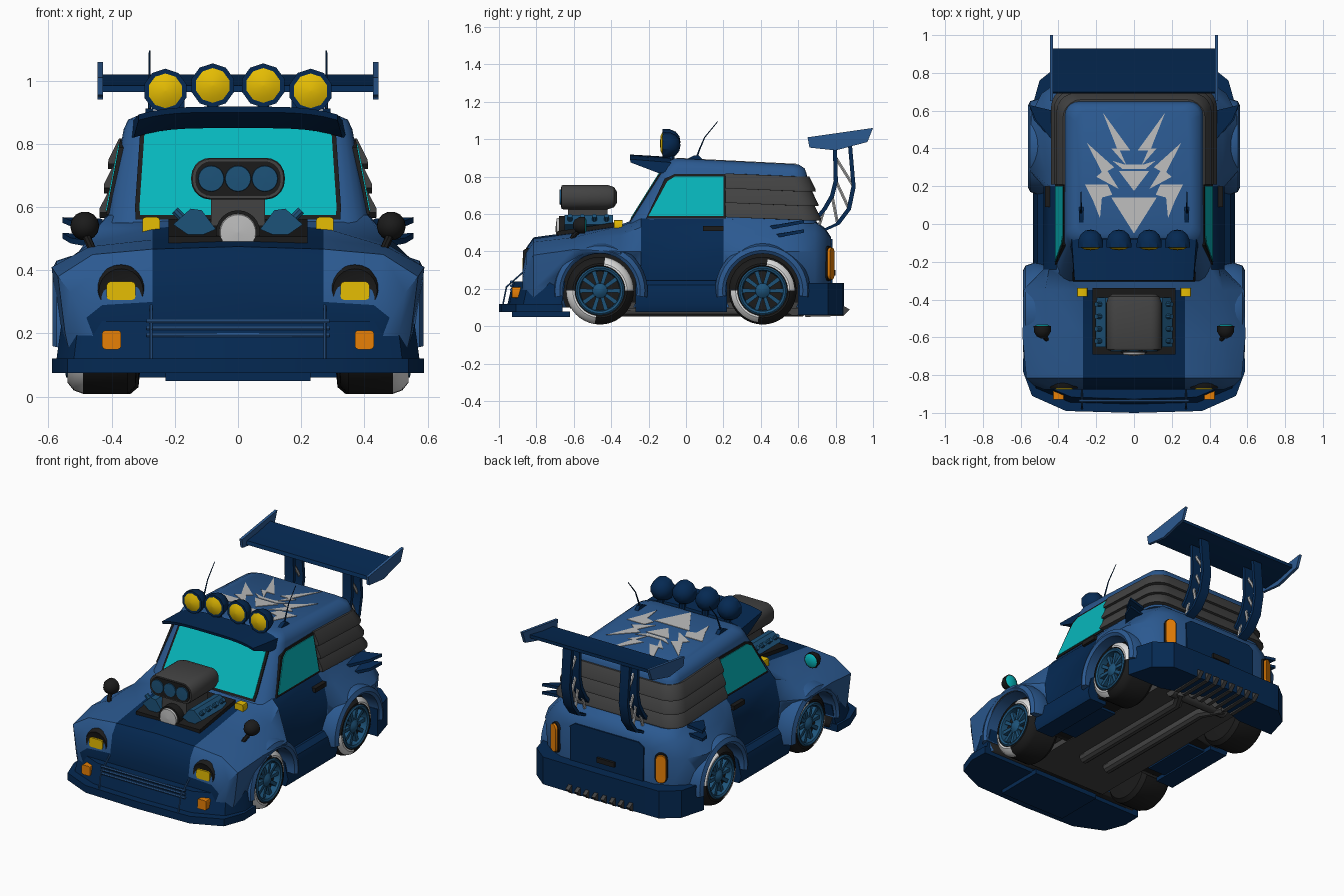
import bpy, bmesh, math
from mathutils import Vector as V

if "Cube" in bpy.data.objects:
    bpy.data.objects.remove(bpy.data.objects["Cube"])

COL = {"dark_blue": (.0015, .022, .085), "light_blue": (.024, .1, .28), "wheel_blue": (.012, .085, .19),
       "teal": (.002, .47, .5), "yellow": (.79, .51, .001), "orange": (.82, .22, .002),
       "dark_grey": (.055, .055, .055), "black": (.011, .011, .011), "light_grey": (.5, .5, .5), "white": (.85, .85, .85)}
MAT = {}
for n, c in COL.items():
    MAT[n] = bpy.data.materials.new(n)
    MAT[n].diffuse_color = (*c, 1)

def finish(name, bm, mat, mirror=False, rule=None, smooth=35):
    bmesh.ops.recalc_face_normals(bm, faces=bm.faces)
    used = [mat]
    for f in bm.faces:
        m = (rule(f) if rule else None) or mat
        if m not in used:
            used.append(m)
        f.material_index = used.index(m)
    me = bpy.data.meshes.new(name)
    bm.to_mesh(me)
    bm.free()
    for m in used:
        me.materials.append(MAT[m])
    ob = bpy.data.objects.new(name, me)
    bpy.context.collection.objects.link(ob)
    bpy.ops.object.select_all(action='DESELECT')
    bpy.context.view_layer.objects.active = ob
    ob.select_set(True)
    bpy.ops.object.shade_smooth_by_angle(angle=math.radians(smooth))
    if mirror:
        ob.modifiers.new("mirror", 'MIRROR')
    return ob

def loft(name, rings, mat, mirror=False, rule=None, closed=False, smooth=35):
    bm = bmesh.new()
    R = [[bm.verts.new(p) for p in r] for r in rings]
    n = len(R[0])
    for a, b in list(zip(R, R[1:])) + ([(R[-1], R[0])] if closed else []):
        for i in range(n):
            bm.faces.new((a[i], a[(i + 1) % n], b[(i + 1) % n], b[i]))
    if not closed:
        bm.faces.new(R[0])
        bm.faces.new(R[-1])
    return finish(name, bm, mat, mirror, rule, smooth)

def slab(name, pts, vec, mat, mirror=False):
    return loft(name, [pts, [V(p) + V(vec) for p in pts]], mat, mirror)

def box(name, x, y, z, mat, mirror=False):
    return slab(name, [(x[0], y[0], z[0]), (x[1], y[0], z[0]), (x[1], y[1], z[0]), (x[0], y[1], z[0])],
                (0, 0, z[1] - z[0]), mat, mirror)

def lathe(name, prof, seg, c, axis, mat, mirror=False, rule=None, a0=0, closed=False):
    rings = []
    ang = [a0 + 2 * math.pi * i / seg for i in range(seg)]
    for t, r in prof:
        rings.append([V(c) + (V((t, r * math.cos(a), r * math.sin(a))) if axis == 'x'
                              else V((r * math.cos(a), t, r * math.sin(a)))) for a in ang])
    return loft(name, rings, mat, mirror, rule, closed)

def tube(name, pts, r, mat, mirror=False, seg=8, taper=1):
    pts = [V(p) for p in pts]
    rings = []
    for i, p in enumerate(pts):
        q = (pts[min(i + 1, len(pts) - 1)] - pts[max(i - 1, 0)]).to_track_quat('Z', 'X')
        k = r * (1 + (taper - 1) * i / (len(pts) - 1))
        rings.append([p + q @ V((k * math.cos(a), k * math.sin(a), 0))
                      for a in [math.pi / seg + 2 * math.pi * j / seg for j in range(seg)]])
    return loft(name, rings, mat, mirror)

def rr(cx, cy, hx, hy, r, n=5):
    out = []
    for k, (sx, sy) in enumerate([(1, 1), (-1, 1), (-1, -1), (1, -1)]):
        for i in range(n + 1):
            a = math.pi / 2 * (k + i / n)
            out.append((cx + sx * (hx - r) + r * math.cos(a), cy + sy * (hy - r) + r * math.sin(a)))
    return out

def sym(pts):
    return pts + [(-x, y) for x, y in reversed(pts) if x > 0]

# lower body stations: y, waist x, waist z, shoulder x, shoulder z, top x, top z
ST = [(-.875, .48, .25, .43, .29, .27, .3), (-.855, .53, .33, .45, .39, .27, .41), (-.815, .57, .38, .46, .45, .27, .467),
      (-.6, .59, .41, .47, .475, .27, .497), (-.35, .585, .4, .47, .485, .27, .535), (-.24, .48, .4, .45, .53, .41, .575),
      (.2, .48, .4, .45, .53, .41, .575), (.28, .55, .4, .47, .49, .42, .57), (.58, .545, .4, .47, .49, .41, .57),
      (.69, .49, .4, .42, .5, .36, .555), (.74, .42, .4, .37, .48, .31, .52), (.775, .33, .38, .3, .44, .26, .47)]

def section(y, xw, zw, xs, zs, xt, zt):
    h = sym([(0, .1), (.92 * xw, .1), (.96 * xw, .2), (xw, zw), (xs, zs), (xt, zt), (0, zt + .008)])
    return [(x, y, z) for x, z in h]

def body_rule(f):
    c = f.calc_center_median()
    if f.normal.z < -.9:
        return "black"
    if (c.y < -.35 and abs(c.x) < .27) or (-.24 < c.y < .2 and abs(c.x) > .4):
        return "dark_blue"

body = loft("body", [section(*s) for s in ST], "light_blue", rule=body_rule)

# wheel wells cut out, then lined black
AX = (-.46, .41)
for y in AX:
    cut = lathe("well_cutter", [(.27, .2), (.8, .2)], 40, (0, y, .19), 'x', "black", mirror=True)
    cut.hide_render = True
    m = body.modifiers.new("cut", 'BOOLEAN')
    m.object, m.operation, m.solver = cut, 'DIFFERENCE', 'EXACT'
    bpy.context.view_layer.objects.active = body
    bpy.ops.object.modifier_apply(modifier="cut")
    bpy.data.objects.remove(cut)
names = [m.name if m else "" for m in body.data.materials]
for p in body.data.polygons:
    c = p.center
    if min(math.hypot(c.y - y, c.z - .19) for y in AX) < .206 and (abs(p.normal.x) < .08 or abs(c.x) < .28):
        p.material_index = names.index("black")

# wheels and arch flares
for y, nm, dx in zip(AX, ("front", "rear"), (0, -.01)):
    def white_wall(f, y=y):
        c = f.calc_center_median()
        a = math.degrees(math.atan2(c.z - .19, c.y - y)) % 180
        if c.x > .5 and .13 < math.hypot(c.y - y, c.z - .19) < .178 and 0 < a < 80:
            return "white"
    C = (dx, y, .19)
    lathe(nm + "_tyre", [(.32, .11), (.325, .16), (.35, .181), (.49, .181), (.52, .17), (.54, .145), (.54, .135), (.53, .122), (.48, .115)],
          40, C, 'x', "black", True, white_wall)
    lathe(nm + "_rim", [(.49, .118), (.54, .13), (.546, .122), (.54, .11), (.5, .105)], 32, C, 'x', "wheel_blue", True, closed=True)
    lathe(nm + "_rim_dish", [(.4, .115), (.5, .112), (.505, .01)], 24, C, 'x', "black", True)
    lathe(nm + "_hub", [(.49, .045), (.525, .04), (.54, .02), (.542, .002)], 10, C, 'x', "wheel_blue", True)
    for i in range(10):
        a = 2 * math.pi * i / 10
        d, t = V((0, math.cos(a), math.sin(a))), V((0, -math.sin(a), math.cos(a))) * .009
        o = V(C) + V((.495, 0, 0))
        slab(f"{nm}_spoke_{i}", [o + d * .03 - t, o + d * .115 - t * 1.3, o + d * .115 + t * 1.3, o + d * .03 + t],
             (.03, 0, 0), "wheel_blue", True)
    D = V(C) + V((dx * 1.5, 0, 0))
    loft(nm + "_arch_flare", [[D + V((x, r * math.cos(a), r * math.sin(a))) for r, x in
         [(.198, .48), (.198, .575), (.215, .587), (.24, .575), (.255, .53), (.25, .48)]]
         for a in [math.radians(-8 + 196 * i / 24) for i in range(25)]], "light_blue", True)
    tube(nm + "_axle", [(-.35, y, .17), (.35, y, .17)], .025, "dark_grey")

# bumpers, splitter, sills
def plan(name, pts, z0, z1, mat, k=1):
    p = sym(pts)
    loft(name, [[(x, y, z0) for x, y in p], [(x * k, y * k, z1) for x, y in p]], mat)
plan("splitter", [(0, -1), (.36, -.99), (.54, -.91), (.588, -.78), (.585, -.66), (0, -.66)], .075, .12, "dark_blue")
plan("front_bumper", [(0, -.955), (.34, -.945), (.52, -.87), (.575, -.75), (.57, -.665), (0, -.665)], .115, .24, "dark_blue", .97)
plan("rear_bumper", [(0, .845), (.4, .84), (.5, .76), (.545, .6), (.3, .6), (0, .7)], .06, .23, "dark_blue")
loft("sill", [[(x, y, z) for x, z in [(.4, .075), (.52, .075), (.535, .12), (.51, .22), (.48, .245), (.4, .245)]]
              for y in (-.27, .22)], "dark_blue", True)
box("front_undertray", (-.23, .23), (-.93, -.62), (.05, .08), "dark_blue")

# nose: grille bars, tow rods, lamps
for i in range(3):
    tube(f"grille_bar_{i}", [(-.29, -.935, .195 + .022 * i), (.29, -.935, .195 + .022 * i)], .007, "light_blue", seg=6)
tube("tow_rod", [(.275, -.98, .11), (.275, -.96, .21), (.275, -.87, .29)], .005, "light_blue", True, 6)
lathe("headlight_bezel", [(-.78, .083), (-.85, .083), (-.872, .07), (-.866, .055), (-.86, .002)], 24, (.37, 0, .335), 'y', "black", True)
slab("headlight", [(x, -.855, z) for x, z in rr(.37, .335, .046, .029, .012, 2)], (0, -.02, 0), "yellow", True)
slab("indicator", [(x, -.87, z) for x, z in rr(.4, .18, .03, .03, .01, 2)], (0, -.06, 0), "orange", True)
slab("cowl_lamp", [(x, -.385, z) for x, z in rr(.275, .54, .028, .028, .01, 2)], (0, .045, 0), "yellow", True)
# mirrors
lathe("mirror_shell", [(-.045, .01), (-.035, .03), (-.01, .045), (.02, .046)], 14, (.485, -.56, .54), 'y', "black", True)
lathe("mirror_glass", [(.02, .041), (.027, .03), (.028, .002)], 14, (.485, -.56, .54), 'y', "teal", True)
tube("mirror_stem", [(.455, -.62, .45), (.47, -.6, .485), (.485, -.56, .52)], .013, "black", True)

# engine
slab("engine_bay", [(-.22, y, z) for y, z in [(-.69, .44), (-.69, .507), (-.34, .562), (-.34, .44)]], (.44, 0, 0), "black")
slab("cylinder_head", [(x, -.65, z) for x, z in [(.07, .53), (.14, .5), (.205, .545), (.15, .595), (.115, .59)]],
     (0, .26, 0), "wheel_blue", True)
for i in range(4):
    tube(f"head_bolt_{i}", [(.16, -.62 + .065 * i, .55), (.2, -.62 + .065 * i, .59)], .014, "wheel_blue", True)
box("blower_neck", (-.085, .085), (-.63, -.42), (.54, .635), "dark_grey")
loft("air_scoop", [[(x, y, z) for x, z in rr(0, .69, .148 - d, .066 - d, .06 - d)]
     for y, d in [(-.665, .004), (-.655, 0), (-.42, 0), (-.385, .012), (-.37, .035)]], "dark_grey")
slab("scoop_face", [(x, -.66, z) for x, z in rr(0, .69, .135, .055, .05)], (0, -.009, 0), "black")
for x in (-.085, 0, .085):
    lathe("scoop_port", [(-.66, .043), (-.675, .04), (-.676, .002)], 20, (x, 0, .69), 'y', "wheel_blue")
lathe("pulley_ring", [(-.68, .07), (-.62, .07)], 24, (0, 0, .52), 'y', "black")
lathe("pulley", [(-.67, .062), (-.692, .056), (-.698, .002)], 24, (0, 0, .52), 'y', "light_grey")

# cabin
def cab(z, hx, y0, y1, r, tilt=0):
    return [(x, y, z + tilt * (.2 - y)) for x, y in rr(0, (y0 + y1) / 2, hx, (y1 - y0) / 2, r)]
loft("cabin", [cab(.55, .417, -.305, .7, .1), cab(.835, .362, -.115, .645, .07, .045), cab(.865, .348, -.095, .635, .065, .05),
               cab(.885, .305, -.06, .603, .06, .05)], "light_blue", smooth=40)
wy = lambda z: -.305 + (z - .55) * .626
wx = lambda z: .417 - (z - .55) * .19
for nm, g, d, m in (("windshield_frame", .014, .005, "black"), ("windshield", 0, .009, "teal")):
    slab(nm, [(x, wy(z) + .01, z) for x, z in sym([(.31 + g, .575 - g), (.312 + g, .6), (.295 + g, .85), (.283, .865 + g)])],
         (0, -.01 - d, 0), m)
for nm, g, d, m in (("side_window_frame", .014, .006, "black"), ("side_window", 0, .01, "teal")):
    slab(nm, [(wx(z) - .01, y, z) for y, z in
              [(-.2 - g, .59 - g), (.2 + g, .59 - g), (.2 + g, .8 + g), (-.06, .8 + g), (-.1 - g, .775 + g)]],
         (.01 + d, 0, 0), m, True)
# rear louvres wrapping the sides and back
for i in range(3):
    z0 = .575 + .077 * i
    def ring(z, o):
        k = (z - .55) * .18
        return [(x, max(y, .21), zz) for x, y, zz in cab(z, .417 - k + o, -.3, .7 - k + o, .1, .02)]
    loft(f"louvre_{i}", [ring(z0, .001), ring(z0, .026), ring(z0 + .012, .028), ring(z0 + .08, .006)], "dark_grey")
# sun visor: sloping tray with a thin front lip
loft("visor", [[(w * u, y, z - e * u ** 4) for w, y, z, e in
                [(.315, -.3, .918, .025), (.33, -.08, .905, .03), (.345, -.07, .85, .03), (.33, -.15, .85, .03), (.315, -.295, .9, .025)]]
               for u in [-1 + i / 8 for i in range(17)]], "dark_blue")
# roof lamps
for x, z in ((-.23, .968), (-.08, .985), (.08, .985), (.23, .968)):
    lathe("roof_lamp_shell", [(-.125, .07), (-.085, .068), (-.055, .055), (-.035, .03), (-.03, .002)], 10, (x, 0, z), 'y', "dark_blue", a0=.314)
    lathe("roof_lamp", [(-.122, .061), (-.135, .035), (-.139, .002)], 10, (x, 0, z), 'y', "yellow", a0=.314)
    tube("roof_lamp_foot", [(x, -.08, .88), (x, -.08, z - .05)], .02, "dark_blue")
tube("antenna", [(.28, .05, .88), (.28, .07, .94), (.28, .1, 1.01), (.28, .17, 1.095)], .006, "dark_blue", True, 6, .4)
slab("antenna_base", [(.268, y, z) for y, z in [(-.02, .88), (.1, .88), (.07, .912), (.04, .912)]], (.024, 0, 0), "dark_blue", True)

# painted roof bolts
def roof(name, pts, mirror):
    slab(name, [(x, y, .882 + .05 * (.2 - y)) for x, y in pts], (0, 0, .006), "light_grey", mirror)
roof("roof_triangle", [(-.12, .14), (.12, .14), (0, -.05)], False)
roof("roof_chevron", [(-.08, .28), (.08, .28), (0, .175)], False)
roof("roof_wedge", sym([(0, .29), (.06, .29), (.115, .335), (.05, .315)]), False)
roof("roof_bolt_a", [(.165, .59), (.02, .39), (.075, .39), (.04, .31), (.12, .4), (.09, .4)], True)
roof("roof_bolt_b", [(.25, .43), (.105, .3), (.14, .28), (.08, .185), (.2, .25), (.17, .275)], True)
roof("roof_bolt_c", [(.26, .21), (.14, .21), (.115, .155), (.17, .14), (.18, .03), (.215, .12)], True)

# rear: boot lid, lamps, handles, side fins
slab("boot_lid", [(x, .765, z) for x, z in sym([(.25, .13), (.255, .44), (.22, .465)])], (0, .018, 0), "dark_blue")
box("boot_handle", (-.06, .06), (.78, .798), (.27, .3), "black")
for nm, g, d, m in (("tail_lamp_frame", .008, 0, "black"), ("tail_lamp", 0, .014, "orange")):
    slab(nm, [(.35 + .9 * u, .735 - .42 * u, z) for u, z in rr(0, .335, .03 + g, .085 + g, .028 + g, 4)],
         (.016 + d * .45, .034 + d * .9, 0), m, True)
box("door_handle", (.43, .472), (.09, .2), (.508, .535), "black", True)
for i in range(2):
    z = .535 - .05 * i
    slab(f"side_fin_{i}", [(.42, .43, z - .02), (.52 + .01 * i, .55, z), (.555, .63, z + .015), (.43, .6, z + .01)],
         (0, 0, .018), "dark_blue", True)

# spoiler
slab("wing", [(-.43, y, z) for y, z in [(.69, .965), (.7, .985), (.8, .995), (.93, 1.02), (.93, 1.0), (.8, .97)]], (.86, 0, 0), "dark_blue")
slab("wing_end_plate", [(.428, y, z) for y, z in [(.65, 1.01), (1, 1.06), (.97, .985), (.8, .94), (.66, .955)]],
     (.017, 0, 0), "light_blue", True)
A = [(.69, .5), (.8, .55), (.86, .63), (.885, .75), (.865, .98)]
B = [(.68, .57), (.73, .63), (.77, .7), (.79, .78), (.785, .97)]
for nm, rail in (("rear", A), ("front", B)):
    loft(f"wing_strut_{nm}_rail", [[(.17, y, z), (.23, y, z), (.23, y + .022, z - .006), (.17, y + .022, z - .006)]
                                   for y, z in rail], "dark_blue", True)
for i in range(4):
    tube(f"strut_brace_{i}", [(.2, A[i][0] + .01, A[i][1]), (.2, B[i + 1][0] + .01, B[i + 1][1] - (.06 if i == 3 else 0))],
         .009, "light_grey", True, 6)

# underside: floor, tunnel, pipes, exhaust tips
box("floor", (-.28, .28), (-.62, .72), (.095, .13), "dark_grey")
box("floor_side", (.28, .42), (-.2, .16), (.085, .13), "dark_blue", True)
tube("exhaust_pipe", [(.09, -.35, .085), (.09, .5, .085), (.16, .62, .085)], .035, "dark_grey", True, 10)
tube("muffler", [(-.2, .58, .1), (.2, .58, .1)], .045, "dark_grey", seg=12)
for i in range(8):
    x = -.21 + .06 * i
    slab(f"exhaust_fin_{i}", [(x - .012, y, z) for y, z in [(.6, .1), (.64, .05), (.84, .055), (.875, .09), (.84, .11)]],
         (.024, 0, 0), "dark_grey")

for m in bpy.data.materials:
    if m.users and not m.is_grease_pencil:
        m.use_nodes = True
        m.node_tree.nodes["Principled BSDF"].inputs["Base Color"].default_value = m.diffuse_color
